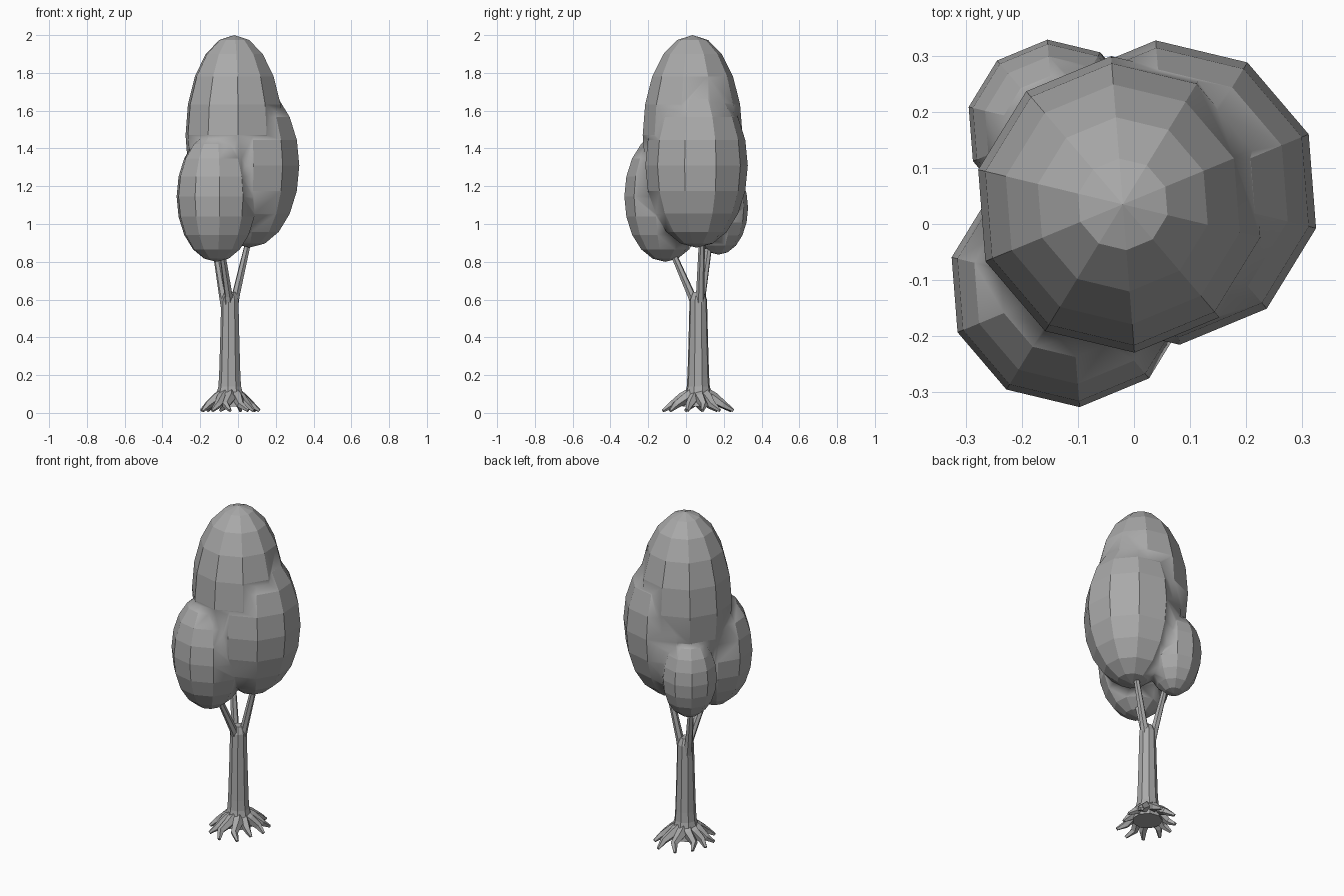
import bpy, bmesh, math, random
from mathutils import Vector, Matrix

cube = bpy.data.objects.get("Cube")
if cube:
    bpy.data.objects.remove(cube, do_unlink=True)
random.seed(4)

grey = bpy.data.materials.new("plain grey")
grey.use_nodes = True
colour = (0.4, 0.4, 0.4, 1)
grey.diffuse_color = colour
grey.node_tree.nodes["Principled BSDF"].inputs["Base Color"].default_value = colour


def finish(name, bm):
    bmesh.ops.recalc_face_normals(bm, faces=bm.faces)
    mesh = bpy.data.meshes.new(name)
    bm.to_mesh(mesh)
    bm.free()
    mesh.materials.append(grey)
    obj = bpy.data.objects.new(name, mesh)
    bpy.context.collection.objects.link(obj)
    return obj


def tube(name, path, radii, sides=6, caps=True):
    """Faceted tapering tube through the path points."""
    bm = bmesh.new()
    pts = [Vector(p) for p in path]
    rings = []
    for i, p in enumerate(pts):
        along = pts[min(i + 1, len(pts) - 1)] - pts[max(i - 1, 0)]
        turn = along.to_track_quat('Z', 'Y')
        rings.append([bm.verts.new(p + turn @ Vector((
            radii[i] * math.cos(math.tau * k / sides),
            radii[i] * math.sin(math.tau * k / sides), 0))) for k in range(sides)])
    for a, b in zip(rings, rings[1:]):
        for k in range(sides):
            n = (k + 1) % sides
            bm.faces.new((a[k], a[n], b[n], b[k]))
    if caps:
        bm.faces.new(rings[0])
        bm.faces.new(rings[-1])
    return finish(name, bm)


def clump(name, centre, radius, half_height):
    """Ten-sided egg of leaves."""
    bm = bmesh.new()
    bmesh.ops.create_uvsphere(bm, u_segments=10, v_segments=10, radius=1)
    bm.transform(Matrix.Translation(centre)
                 @ Matrix.Rotation(math.radians(4.5), 4, 'Z')
                 @ Matrix.Diagonal((radius, radius, half_height, 1)))
    return finish(name, bm)


# Foliage: four clumps joined into one crown
crown = clump("foliage_crown", (-0.02, 0.035, 1.47), 0.265, 0.53)
others = [clump("left_clump", (0.06, 0.056, 1.31), 0.272, 0.435),
          clump("front_clump", (-0.114, -0.11, 1.145), 0.217, 0.345),
          clump("back_clump", (-0.142, 0.172, 1.085), 0.157, 0.247)]
for other in others:
    mod = crown.modifiers.new("union", 'BOOLEAN')
    mod.operation = 'UNION'
    mod.solver = 'EXACT'
    mod.object = other
bpy.context.view_layer.update()
joined = bpy.data.meshes.new_from_object(
    crown.evaluated_get(bpy.context.evaluated_depsgraph_get()))
crown.modifiers.clear()
crown.data = joined
for other in others:
    bpy.data.objects.remove(other, do_unlink=True)

# Soften only the valleys where clumps meet; keep the rest faceted
bm = bmesh.new()
bm.from_mesh(joined)
for f in bm.faces:
    f.smooth = False
for e in bm.edges:
    if len(e.link_faces) == 2 and e.calc_face_angle_signed() < -0.05:
        for f in e.link_faces:
            f.smooth = True
bm.to_mesh(joined)
bm.free()

# Trunk
cx, cy = -0.042, 0.065
heights = [0.035, 0.09, 0.14, 0.2, 0.4, 0.6, 0.64]
tube("trunk", [(cx, cy, z) for z in heights],
     [0.085, 0.075, 0.062, 0.058, 0.052, 0.047, 0.03], sides=9)

# Branches reaching into the clumps
for name, start, mid, end in [
        ("left_branch", (-0.03, 0.07, 0.54), (-0.01, 0.075, 0.63), (0.06, 0.085, 0.93)),
        ("front_branch", (-0.05, 0.06, 0.54), (-0.05, 0.03, 0.62), (-0.085, -0.075, 0.86)),
        ("back_branch", (-0.06, 0.075, 0.54), (-0.08, 0.085, 0.63), (-0.125, 0.125, 0.9))]:
    tube(name, [start, mid, end], [0.028, 0.022, 0.016])

# Roots fanning out and bending down to the ground
count = 11
for i in range(count):
    a = math.tau * i / count - math.pi / 2
    reach = 0.15 + 0.055 * abs(math.sin(a)) ** 2 + random.uniform(-0.025, 0.008)
    bend = a + random.uniform(-0.2, 0.2)
    path = []
    for frac, z, angle in [(0.15, 0.105, a), (0.45, 0.078, a),
                           (0.75, 0.042, bend), (1.0, 0.012, a)]:
        path.append((cx + reach * frac * math.cos(angle),
                     cy + reach * frac * math.sin(angle), z))
    tube("root_%d" % (i + 1), path, [0.036, 0.03, 0.021, 0.009], sides=5)
